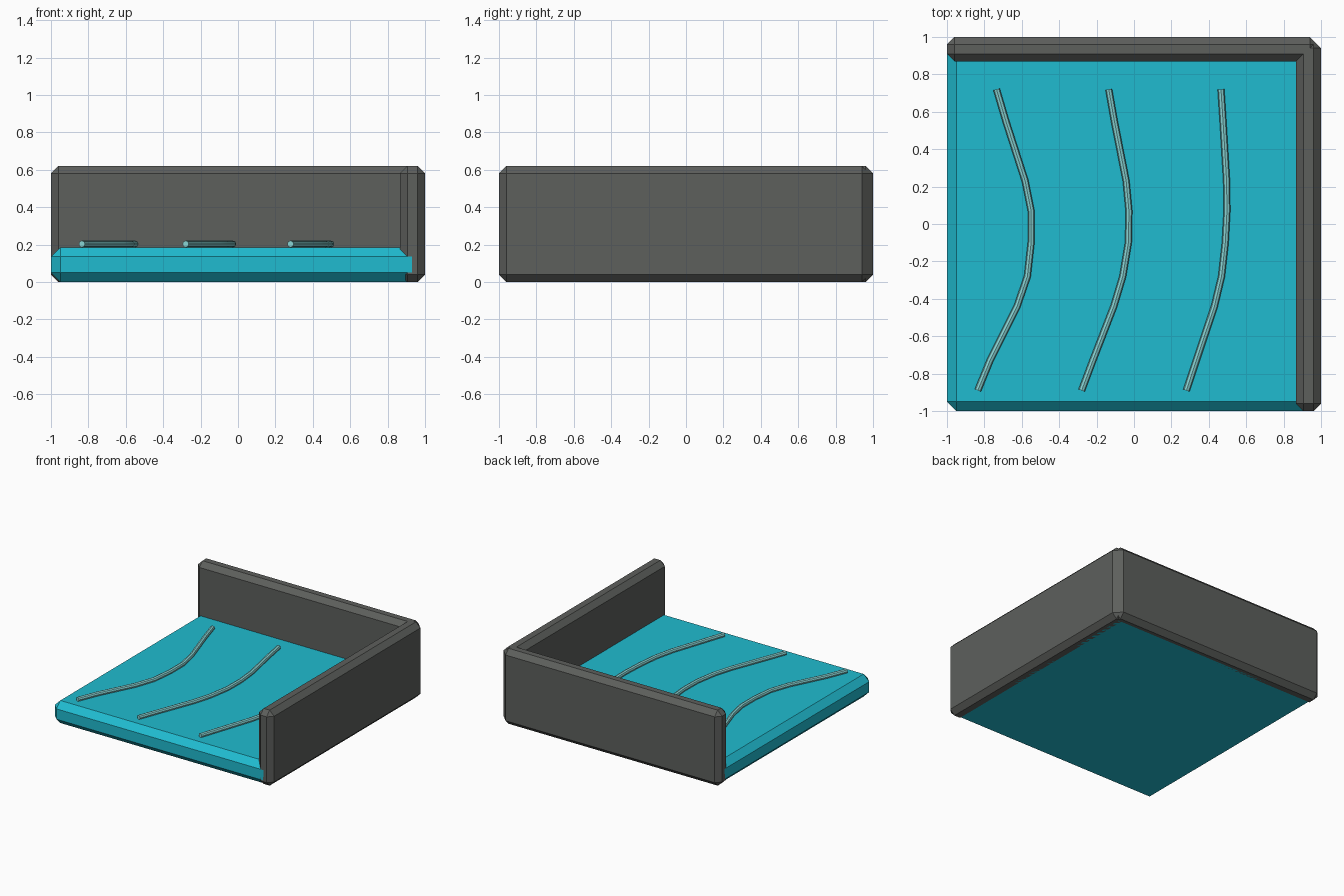
import bpy, bmesh

if "Cube" in bpy.data.objects:
    bpy.data.objects.remove(bpy.data.objects["Cube"])


def material(name, rgb):
    m = bpy.data.materials.new(name)
    m.diffuse_color = (*rgb, 1)
    m.use_nodes = True
    m.node_tree.nodes["Principled BSDF"].inputs["Base Color"].default_value = m.diffuse_color
    return m


def chamfered_box(name, lo, hi, width, mat):
    bm = bmesh.new()
    bmesh.ops.create_cube(bm, size=1)
    for v in bm.verts:
        v.co = [lo[i] + (v.co[i] + 0.5) * (hi[i] - lo[i]) for i in range(3)]
    bmesh.ops.bevel(bm, geom=bm.edges[:], offset=width, segments=1,
                    affect='EDGES', profile=0.5)
    me = bpy.data.meshes.new(name)
    bm.to_mesh(me)
    bm.free()
    me.materials.append(mat)
    ob = bpy.data.objects.new(name, me)
    bpy.context.collection.objects.link(ob)
    return ob


def ripple(name, xs, ys, z, radius, mat):
    cu = bpy.data.curves.new(name, 'CURVE')
    cu.dimensions = '3D'
    cu.bevel_depth = radius
    cu.bevel_resolution = 2
    cu.use_fill_caps = True
    sp = cu.splines.new('POLY')
    sp.points.add(len(xs) - 1)
    for p, x, y in zip(sp.points, xs, ys):
        p.co = (x, y, z, 1)
    cu.materials.append(mat)
    ob = bpy.data.objects.new(name, cu)
    bpy.context.collection.objects.link(ob)
    bpy.ops.object.select_all(action='DESELECT')
    ob.select_set(True)
    bpy.context.view_layer.objects.active = ob
    bpy.ops.object.convert(target='MESH')
    bpy.ops.object.shade_smooth_by_angle()


water = material("water_blue", (0.014, 0.5, 0.63))
foam = material("ripple_pale", (0.25, 0.66, 0.66))
stone = material("wall_grey", (0.11, 0.115, 0.108))

# Water slab
chamfered_box("water_slab", (-1, -1, 0), (0.98, 0.98, 0.185), 0.05, water)

# Walls on the back and right sides
chamfered_box("back_wall", (-1, 0.87, 0), (0.98, 1, 0.62), 0.04, stone)
chamfered_box("right_wall", (0.865, -1, 0), (1, 0.98, 0.62), 0.04, stone)

# Ripples on the water surface
ys = [-0.89, -0.73, -0.44, -0.28, -0.1, 0.07, 0.23, 0.55, 0.72]
rows = [
    [-0.835, -0.77, -0.625, -0.57, -0.55, -0.55, -0.582, -0.685, -0.735],
    [-0.28, -0.22, -0.108, -0.06, -0.03, -0.027, -0.042, -0.105, -0.135],
    [0.28, 0.333, 0.43, 0.468, 0.488, 0.497, 0.495, 0.476, 0.465],
]
for i, xs in enumerate(rows):
    ripple(f"ripple_{i + 1}", xs, ys, 0.203, 0.018, foam)
